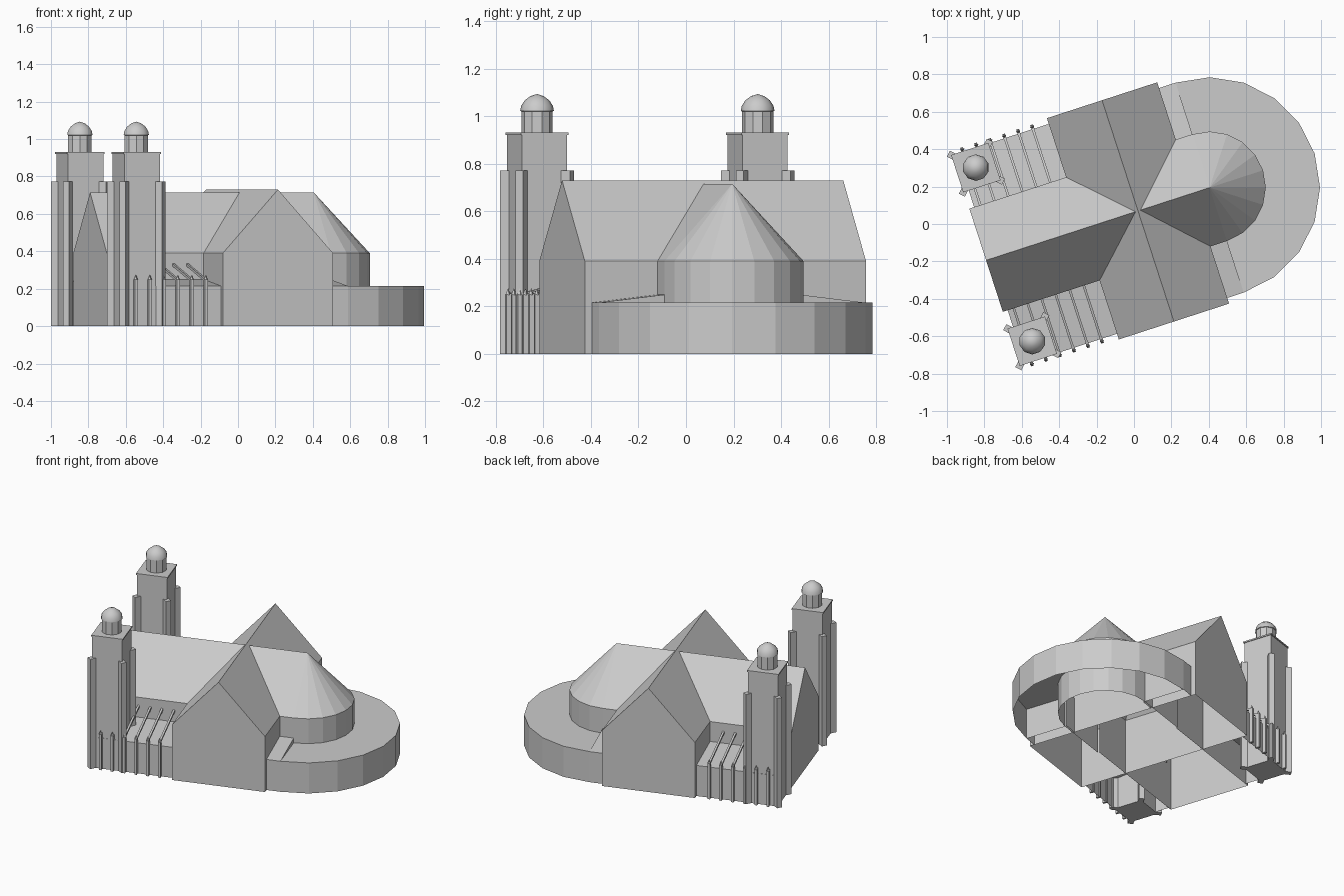
import bpy, bmesh, math
from mathutils import Matrix, Vector

cube = bpy.data.objects.get("Cube")
if cube:
    bpy.data.objects.remove(cube, do_unlink=True)

stone = bpy.data.materials.new("pale_stone")
stone.use_nodes = True
COLOUR = (0.6, 0.6, 0.6, 1)
stone.diffuse_color = COLOUR
stone.node_tree.nodes["Principled BSDF"].inputs["Base Color"].default_value = COLOUR

# Plan frame: x runs from the towers to the apse, y across the building
PLAN = Matrix.Rotation(math.radians(18), 4, "Z") @ Matrix.Translation((0, 0.06, 0))


def finish(name, bm, smooth=False):
    bmesh.ops.recalc_face_normals(bm, faces=bm.faces)
    mesh = bpy.data.meshes.new(name)
    bm.to_mesh(mesh)
    bm.free()
    mesh.materials.append(stone)
    obj = bpy.data.objects.new(name, mesh)
    bpy.context.collection.objects.link(obj)
    obj.matrix_world = PLAN
    if smooth:
        bpy.ops.object.select_all(action="DESELECT")
        obj.select_set(True)
        bpy.context.view_layer.objects.active = obj
        bpy.ops.object.shade_smooth_by_angle(angle=math.radians(40))
    return obj


def shell(name, profile, start, end, across=False, caps=(True, True)):
    """Sweep a wall-and-roof section, leaving the underside open."""
    bm = bmesh.new()
    rows = []
    for d in (start, end):
        rows.append([bm.verts.new((w, d, z) if across else (d, w, z)) for w, z in profile])
    for i in range(len(profile) - 1):
        bm.faces.new((rows[0][i], rows[0][i + 1], rows[1][i + 1], rows[1][i]))
    for row, cap in zip(rows, caps):
        if cap:
            bm.faces.new(row)
    return finish(name, bm)


def add_box(bm, size, matrix):
    bmesh.ops.create_cube(bm, size=1, matrix=matrix @ Matrix.Diagonal((*size, 1)))


def turned(name, profile, centre, sides, sweep=360, first=0, smooth=False):
    """Turn a radius/height outline around a vertical axis."""
    bm = bmesh.new()
    a = math.radians(first)
    verts = [bm.verts.new((r * math.cos(a), r * math.sin(a), z)) for r, z in profile]
    edges = [bm.edges.new(pair) for pair in zip(verts, verts[1:])]
    bmesh.ops.spin(bm, geom=verts + edges, cent=(0, 0, 0), axis=(0, 0, 1),
                   angle=math.radians(sweep), steps=sides)
    bmesh.ops.remove_doubles(bm, verts=bm.verts, dist=0.0005)
    bmesh.ops.translate(bm, verts=bm.verts, vec=centre)
    return finish(name, bm, smooth)


def gable(half, eaves, ridge, mid=0):
    return [(mid - half, 0), (mid - half, eaves), (mid, ridge),
            (mid + half, eaves), (mid + half, 0)]


# Main body
EAVES, RIDGE = 0.39, 0.715
WEST, CROSS_W, CROSS_E, APSE = -0.812, -0.268, 0.352, 0.445
shell("nave", gable(0.29, EAVES, RIDGE), WEST, 0.05, caps=(True, False))
shell("choir", gable(0.30, EAVES, RIDGE), 0.05, APSE, caps=(False, False))
shell("transept", gable(0.31, EAVES, 0.73, 0.042), -0.622, 0.622, across=True)

# Rounded east end and the low walkway around it
turned("apse", [(0.30, 0), (0.30, EAVES), (0, RIDGE)], (APSE, 0, 0), 10, 180, -90)
turned("ambulatory", [(0.59, 0), (0.59, 0.215), (0.29, 0.215)], (APSE, 0, 0), 10, 180, -90)

TOWER_X, TOWER_Y = -0.711, 0.488
for side, s in (("left", 1), ("right", -1)):
    # Side aisles with lean-to roofs
    lean_to = [(s * 0.288, 0.25), (s * 0.59, 0.215), (s * 0.59, 0)]
    inner = [(s * 0.288, 0)]
    shell(side + "_aisle", inner + lean_to, -0.785, CROSS_W)
    shell(side + "_choir_aisle", inner + lean_to, CROSS_E, APSE)

    # Row of buttress piers with finials and flying ribs
    piers, ribs = bmesh.new(), bmesh.new()
    for i in range(6):
        x = -0.357 - i * 0.0787
        add_box(piers, (0.016, 0.03, 0.25), Matrix.Translation((x, s * 0.599, 0.125)))
        bmesh.ops.create_cone(piers, cap_ends=True, segments=4, radius1=0.012, radius2=0,
                              depth=0.028, matrix=Matrix.Translation((x, s * 0.603, 0.262)))
        low, high = Vector((x, s * 0.60, 0.245)), Vector((x, s * 0.285, 0.328))
        run = high - low
        tilt = run.to_track_quat("Y", "Z").to_matrix().to_4x4()
        add_box(ribs, (0.013, run.length, 0.014), Matrix.Translation((low + high) / 2) @ tilt)
    finish(side + "_buttress_piers", piers)
    finish(side + "_flying_ribs", ribs)

    # Tower shaft with its thin cornice
    at = Matrix.Translation((TOWER_X, s * TOWER_Y, 0))
    shaft = bmesh.new()
    add_box(shaft, (0.2, 0.2, 0.922), at @ Matrix.Translation((0, 0, 0.461)))
    add_box(shaft, (0.21, 0.21, 0.01), at @ Matrix.Translation((0, 0, 0.926)))
    finish(side + "_tower", shaft)

    # Diagonal corner buttresses
    corners = bmesh.new()
    for k in range(4):
        turn = Matrix.Rotation(math.radians(45 + 90 * k), 4, "Z")
        add_box(corners, (0.05, 0.036, 0.772),
                at @ turn @ Matrix.Translation((0.14, 0, 0.386)))
    finish(side + "_corner_buttresses", corners)

    # Lantern and dome
    centre = (TOWER_X, s * TOWER_Y, 0)
    turned(side + "_lantern", [(0.066, 0.93), (0.066, 1.025)], centre, 10)
    turned(side + "_dome", [(0.066, 1.02), (0.071, 1.022), (0.067, 1.043), (0.052, 1.066),
                            (0.028, 1.084), (0, 1.093)], centre, 10, smooth=True)
